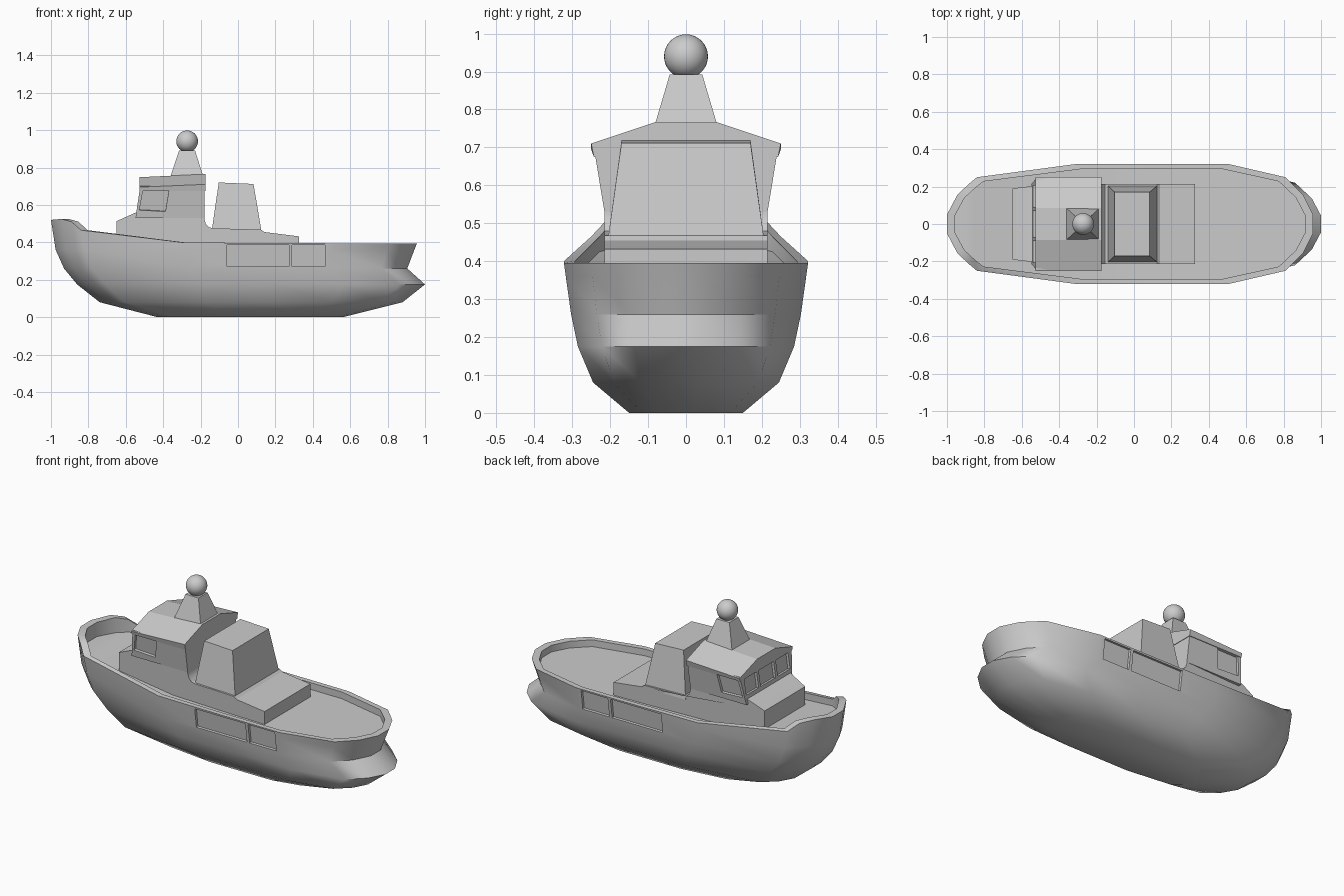
import bpy, bmesh, math
from mathutils import Vector

if "Cube" in bpy.data.objects:
    bpy.data.objects.remove(bpy.data.objects["Cube"])


def make(name, verts, faces, smooth=None):
    me = bpy.data.meshes.new(name)
    me.from_pydata([tuple(v) for v in verts], [], faces)
    bm = bmesh.new()
    bm.from_mesh(me)
    bmesh.ops.recalc_face_normals(bm, faces=bm.faces)
    bm.to_mesh(me)
    bm.free()
    ob = bpy.data.objects.new(name, me)
    bpy.context.collection.objects.link(ob)
    if smooth:
        shade(ob, smooth)
    return ob


def activate(ob):
    bpy.ops.object.select_all(action='DESELECT')
    ob.select_set(True)
    bpy.context.view_layer.objects.active = ob


def shade(ob, degrees):
    activate(ob)
    bpy.ops.object.shade_smooth_by_angle(angle=math.radians(degrees))


def loft(name, a, b, smooth=None):
    """Closed solid between two outlines with equal point counts."""
    n = len(a)
    faces = [list(range(n)), list(range(n, 2 * n))]
    faces += [[i, (i + 1) % n, n + (i + 1) % n, n + i] for i in range(n)]
    return make(name, list(a) + list(b), faces, smooth)


def rect(x0, x1, y, z0, z1=None):
    z1 = z0 if z1 is None else z1
    return [(x0, -y, z0), (x1, -y, z1), (x1, y, z1), (x0, y, z0)]


def recess(target, panels, depth):
    """Sink four-cornered panels into the surface of target."""
    for quad in panels:
        p = [Vector(q) for q in quad]
        n = (p[2] - p[0]).cross(p[3] - p[1]).normalized()
        cut = loft("panel_cutter", [q + n * depth * 3 for q in p], [q - n * depth for q in p])
        # orient outwards: flip when the normal points to the centre of the part
        c = sum(p, Vector()) / 4
        if n.dot(c - Vector((0, 0, c.z))) < 0:
            for i, v in enumerate(cut.data.vertices):
                v.co = p[i % 4] + n * (depth if i >= 4 else -depth * 3)
            bm = bmesh.new()
            bm.from_mesh(cut.data)
            bmesh.ops.recalc_face_normals(bm, faces=bm.faces)
            bm.to_mesh(cut.data)
            bm.free()
        cut.hide_render = True
        mod = target.modifiers.new("recess", 'BOOLEAN')
        mod.operation, mod.object, mod.solver = 'DIFFERENCE', cut, 'EXACT'
        activate(target)
        bpy.ops.object.modifier_apply(modifier=mod.name)
        bpy.data.objects.remove(cut, do_unlink=True)


def both_sides(quads):
    return quads + [[(x, -y, z) for x, y, z in q] for q in quads]


# Hull: deck plan (x, half width, rail height) scaled to each level
plan = [(-1, .05, .52), (-.945, .155, .525), (-.89, .208, .51), (-.84, .25, .465),
        (-.3, .322, .40), (.1, .322, .396), (.5, .322, .395), (.81, .25, .395),
        (.905, .155, .395), (.957, .05, .395)]
# Level: (z, bow x, stern x, half width)
levels = [(0, -.43, .56, .15), (.08, -.74, .88, .245), (.175, -.86, 1, .285),
          (.26, -.93, .905, .303), (.36, -.975, .943, .317)]


def ring(pts):
    return pts + [(x, -y, z) for x, y, z in reversed(pts)]


rings = []
for z, x0, x1, w in levels:
    rings.append(ring([(x0 + (x + 1) / 1.957 * (x1 - x0), y * w / .322, z) for x, y, _ in plan]))
rings.append(ring(plan))
inner = [(-.02 + (x + .02) * .957, y * .91, z) for x, y, z in plan]
rings.append(ring(inner))
rings.append(ring([(x, y, min(z, .475) - .04) for x, y, z in inner]))
n = 2 * len(plan)
faces = [list(range(n))]
for r in range(len(rings) - 1):
    faces += [[r * n + i, r * n + (i + 1) % n, (r + 1) * n + (i + 1) % n, (r + 1) * n + i]
              for i in range(n)]
d = (len(rings) - 1) * n
faces += [[d + i, d + i + 1, d + n - 2 - i, d + n - 1 - i] for i in range(len(plan) - 1)]
hull = make("hull", [p for r in rings for p in r], faces)

# Recessed panels along both hull sides
recess(hull, both_sides([[(a, .305, .27), (b, .305, .27), (b, .320, .386), (a, .320, .386)]
                         for a, b in ((-.06, .272), (.29, .465))]), .015)
shade(hull, 48)

# Deckhouse: side profile, narrowed slightly at the front
profile = [(-.65, .36), (-.65, .513), (-.545, .56), (-.18, .56), (-.18, .525), (-.172, .497),
           (-.155, .48), (-.13, .475), (.123, .468), (.14, .455), (.325, .432), (.325, .345)]


def house_side(s):
    return [(x, s * (.19 if x < -.6 else .203 if x < -.5 else .215), z) for x, z in profile]


loft("deckhouse", house_side(-1), house_side(1), 30)

# Wheelhouse with flared sides
wheel = loft("wheelhouse", rect(-.548, -.18, .215, .53), rect(-.523, -.178, .243, .70))


def front(y0, y1, z0=.583, z1=.685):
    fx = lambda z: -.548 + (z - .53) * .147
    return [(fx(z0), y0, z0), (fx(z0), y1, z0), (fx(z1), y1, z1), (fx(z1), y0, z1)]


def side(x, z):
    return (x, .215 + (z - .53) * .165, z)


recess(wheel, [front(-.07, .07)] + both_sides([
    front(.09, .205),
    [side(-.527, .572), side(-.388, .565), side(-.368, .686), side(-.508, .676)]]), .015)


# Roof: faceted cross-section, lower at the front
def roof_end(x, top, edge):
    half = [(.243, .675), (.25, edge), (.085, top)]
    return [(x, y, z) for y, z in half] + [(x, -y, z) for y, z in reversed(half)]


loft("wheelhouse_roof", roof_end(-.527, .748, .695), roof_end(-.175, .765, .71))

# Funnel casing
loft("funnel", rect(-.142, .127, .207, .45), rect(-.103, .083, .17, .72, .712))

# Mast base and dome
loft("mast", rect(-.362, -.185, .085, .75), rect(-.315, -.23, .043, .892))
bpy.ops.mesh.primitive_uv_sphere_add(segments=32, ring_count=16, radius=.058,
                                     location=(-.272, 0, .94))
dome = bpy.context.object
dome.name = "radar_dome"
shade(dome, 40)
